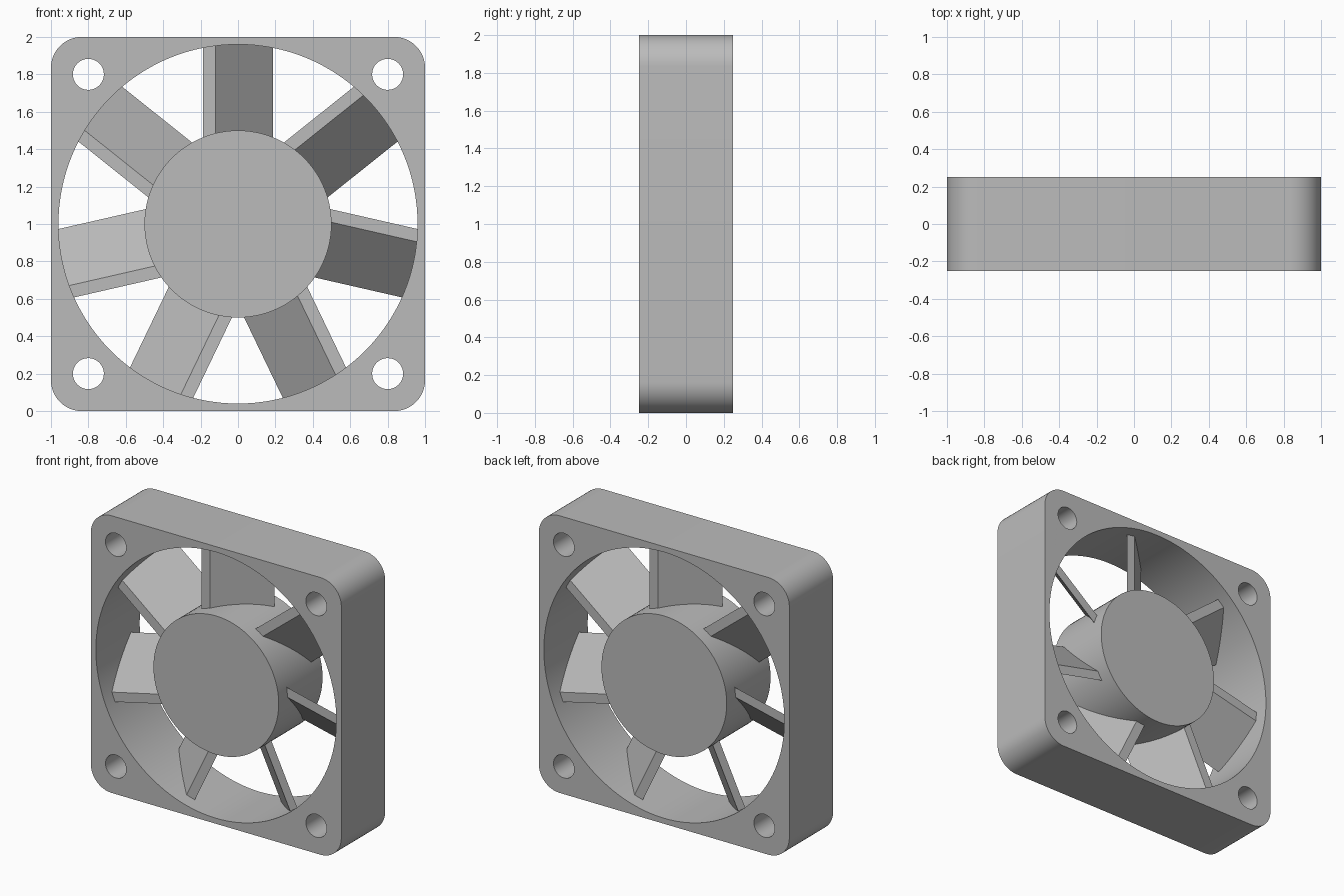
import bpy, bmesh
from math import pi, sin, cos, sqrt
from mathutils import Matrix

cube = bpy.data.objects.get("Cube")
if cube:
    bpy.data.objects.remove(cube)

DEPTH = 0.25          # half depth of frame and hub
BORE = 0.96           # radius of the round opening
HUB = 0.5
BLADES = 7
CENTRE = Matrix.Translation((0, 0, 1))

grey = bpy.data.materials.new("plain grey")
grey.use_nodes = True
grey.diffuse_color = (0.5, 0.5, 0.5, 1)
grey.node_tree.nodes["Principled BSDF"].inputs["Base Color"].default_value = grey.diffuse_color


def arc(cx, cy, r, start, sweep, n):
    return [(cx + r * cos(start + sweep * i / n), cy + r * sin(start + sweep * i / n))
            for i in range(n + 1)]


def smooth(obj):
    bpy.ops.object.select_all(action='DESELECT')
    obj.select_set(True)
    bpy.context.view_layer.objects.active = obj
    bpy.ops.object.shade_smooth_by_angle(angle=pi / 6)


def plate(name, outlines):
    """Extruded flat shape; inner outlines become holes."""
    curve = bpy.data.curves.new(name, 'CURVE')
    curve.dimensions = '2D'
    curve.fill_mode = 'BOTH'
    curve.extrude = DEPTH
    for pts in outlines:
        spline = curve.splines.new('POLY')
        spline.points.add(len(pts) - 1)
        for p, (x, y) in zip(spline.points, pts):
            p.co = (x, y, 0, 1)
        spline.use_cyclic_u = True
    curve.materials.append(grey)
    obj = bpy.data.objects.new(name, curve)
    bpy.context.collection.objects.link(obj)
    obj.matrix_world = CENTRE @ Matrix.Rotation(pi / 2, 4, 'X')
    bpy.ops.object.select_all(action='DESELECT')
    obj.select_set(True)
    bpy.context.view_layer.objects.active = obj
    bpy.ops.object.convert(target='MESH')
    obj = bpy.context.object
    bm = bmesh.new()
    bm.from_mesh(obj.data)
    bmesh.ops.remove_doubles(bm, verts=bm.verts, dist=0.0001)
    bmesh.ops.recalc_face_normals(bm, faces=bm.faces)
    bm.to_mesh(obj.data)
    bm.free()
    smooth(obj)


def circle(cx, cy, r, n):
    return arc(cx, cy, r, 0, 2 * pi, n)[:-1]


# Square frame with rounded corners, round opening and four screw holes
radius = 0.165
corners = [(1, 1), (-1, 1), (-1, -1), (1, -1)]
outline = []
for i, (sx, sy) in enumerate(corners):
    outline += arc(sx * (1 - radius), sy * (1 - radius), radius, i * pi / 2, pi / 2, 12)
holes = [circle(sx * 0.8, sy * 0.8, 0.083, 32) for sx, sy in corners]
plate("frame", [outline, circle(0, 0, BORE, 128)] + holes)

# Solid hub, flush with the frame on both sides
plate("hub", [circle(0, 0, HUB, 96)])

# Slanted blades: a sheared section running from the hub into the frame wall
STEPS = 8
EDGE, INNER, HALF = 0.1875, 0.12, 0.15


def blade_section():
    def side(x0, y0, x1, y1):
        return [(x0 + (x1 - x0) * i / STEPS, y0 + (y1 - y0) * i / STEPS)
                for i in range(STEPS + 1)]
    return side(-INNER, -HALF, EDGE, HALF) + side(INNER, HALF, -EDGE, -HALF)


def blade(index):
    bm = bmesh.new()
    section = blade_section()
    root = [bm.verts.new((x, y, HUB - 0.06)) for x, y in section]
    tip = [bm.verts.new((x, y, sqrt((BORE + 0.003) ** 2 - x * x))) for x, y in section]
    n = len(section)
    for i in range(n):
        j = (i + 1) % n
        bm.faces.new((root[i], root[j], tip[j], tip[i]))
    bm.faces.new(root)
    # Curved tip, built as strips between the two long sides
    for i in range(STEPS):
        bm.faces.new((tip[i], tip[i + 1], tip[n - 2 - i], tip[n - 1 - i]))
    bmesh.ops.recalc_face_normals(bm, faces=bm.faces)
    mesh = bpy.data.meshes.new("blade")
    bm.to_mesh(mesh)
    bm.free()
    mesh.materials.append(grey)
    obj = bpy.data.objects.new(f"blade_{index + 1}", mesh)
    bpy.context.collection.objects.link(obj)
    obj.matrix_world = CENTRE @ Matrix.Rotation(2 * pi * index / BLADES, 4, 'Y')


for k in range(BLADES):
    blade(k)
